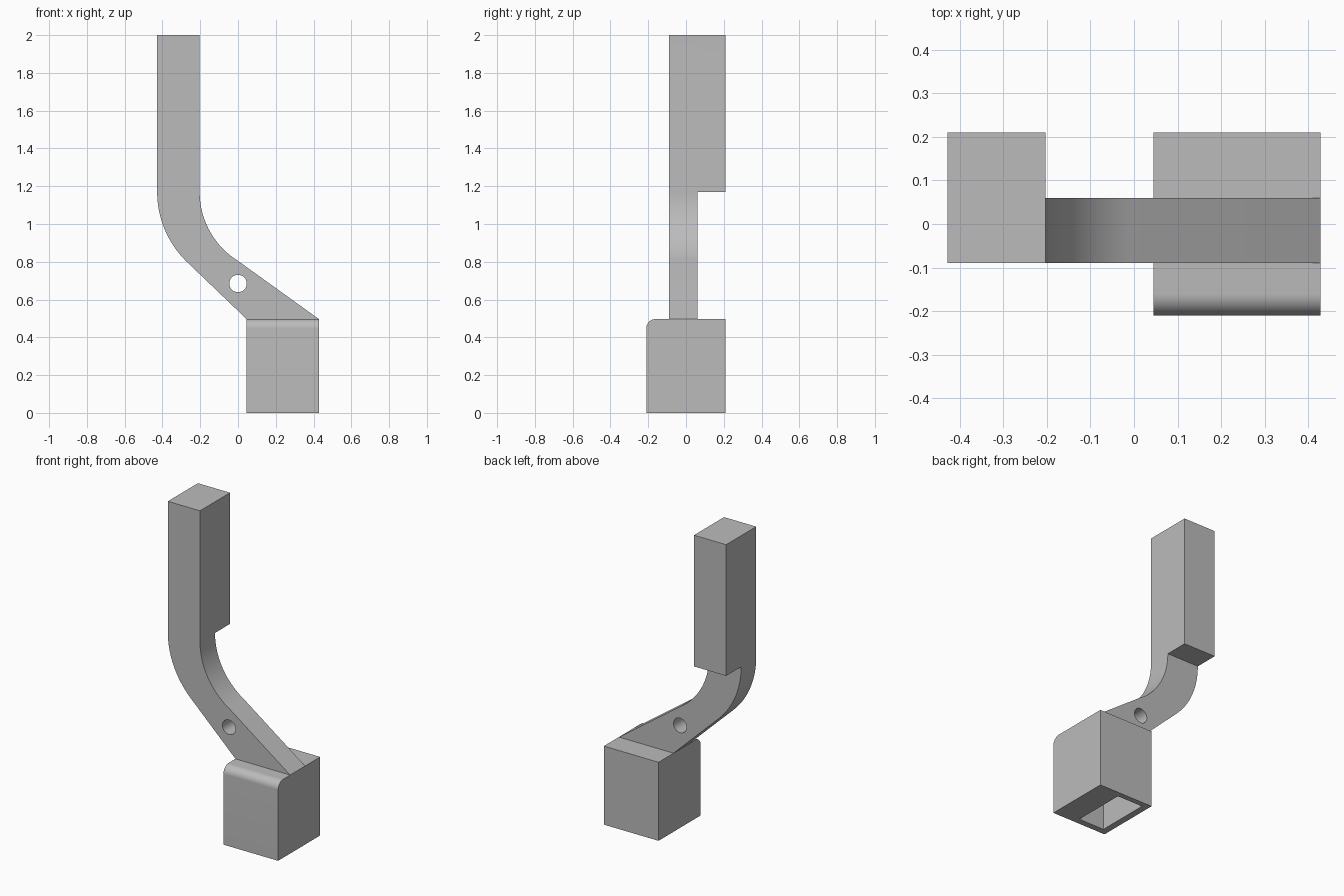
import bpy, bmesh, math
from mathutils import Vector

if "Cube" in bpy.data.objects:
    bpy.data.objects.remove(bpy.data.objects["Cube"], do_unlink=True)

grey = bpy.data.materials.new("plain grey")
grey.use_nodes = True
grey.diffuse_color = (0.5, 0.5, 0.5, 1)
grey.node_tree.nodes["Principled BSDF"].inputs["Base Color"].default_value = (0.5, 0.5, 0.5, 1)


def prism(name, points, offset):
    """Extrude a closed outline of 3D points along offset."""
    bm = bmesh.new()
    face = bm.faces.new([bm.verts.new(p) for p in points])
    result = bmesh.ops.extrude_face_region(bm, geom=[face])
    moved = [v for v in result["geom"] if isinstance(v, bmesh.types.BMVert)]
    bmesh.ops.translate(bm, verts=moved, vec=Vector(offset))
    bmesh.ops.recalc_face_normals(bm, faces=bm.faces[:])
    mesh = bpy.data.meshes.new(name)
    bm.to_mesh(mesh)
    bm.free()
    mesh.materials.append(grey)
    obj = bpy.data.objects.new(name, mesh)
    bpy.context.collection.objects.link(obj)
    return obj


def block(name, lo, hi):
    outline = [(x, y, lo[2]) for x, y in
               ((lo[0], lo[1]), (hi[0], lo[1]), (hi[0], hi[1]), (lo[0], hi[1]))]
    return prism(name, outline, (0, 0, hi[2] - lo[2]))


def arc(cx, cz, r, start, end, steps):
    angles = [math.radians(start + (end - start) * i / steps) for i in range(steps + 1)]
    return [(cx + r * math.cos(a), cz + r * math.sin(a)) for a in angles]


def combine(target, tool, operation):
    """Apply a boolean and discard the tool."""
    mod = target.modifiers.new(operation, 'BOOLEAN')
    mod.operation, mod.solver, mod.object = operation, 'EXACT', tool
    bpy.context.view_layer.objects.active = target
    bpy.ops.object.modifier_apply(modifier=mod.name)
    bpy.data.objects.remove(tool, do_unlink=True)


LEFT, INNER, RIGHT = -0.428, -0.203, 0.428
BEND, BASE_TOP = 1.17, 0.497

# Curved arm: straight upright, bend and flared foot
outer = arc(LEFT + 0.515, BEND, 0.515, 180, 226, 24)
inner = arc(INNER + 0.43, BEND, 0.43, 180, 238, 24)
outline = ([(LEFT, 2)] + outer + [(0.045, BASE_TOP), (RIGHT, BASE_TOP)]
           + inner[::-1] + [(INNER, 2)])
arm = prism("curved_arm", [(x, -0.09, z) for x, z in outline], (0, 0.15, 0))

# Thicker upright section behind the arm
combine(arm, block("upright_pad", (LEFT, 0, BEND), (INNER, 0.21, 2)), 'UNION')

# Round hole through the arm
hole = [(x, -0.3, z) for x, z in arc(0, 0.685, 0.046, 0, 348.75, 31)]
combine(arm, prism("hole_cutter", hole, (0, 0.6, 0)), 'DIFFERENCE')

# Base block with a rounded upper front edge
side = ([(0.21, 0), (0.21, BASE_TOP)]
        + arc(-0.16, BASE_TOP - 0.05, 0.05, 90, 180, 12) + [(-0.21, 0)])
base = prism("base_block", [(0.045, y, z) for y, z in side], (RIGHT - 0.045, 0, 0))

# Rectangular socket open at the bottom
combine(base, block("socket_cutter", (0.087, -0.17, -0.1), (0.267, 0.175, 0.42)), 'DIFFERENCE')

for obj in (arm, base):
    bpy.ops.object.select_all(action='DESELECT')
    obj.select_set(True)
    bpy.context.view_layer.objects.active = obj
    bpy.ops.object.shade_smooth_by_angle(angle=math.radians(25))
